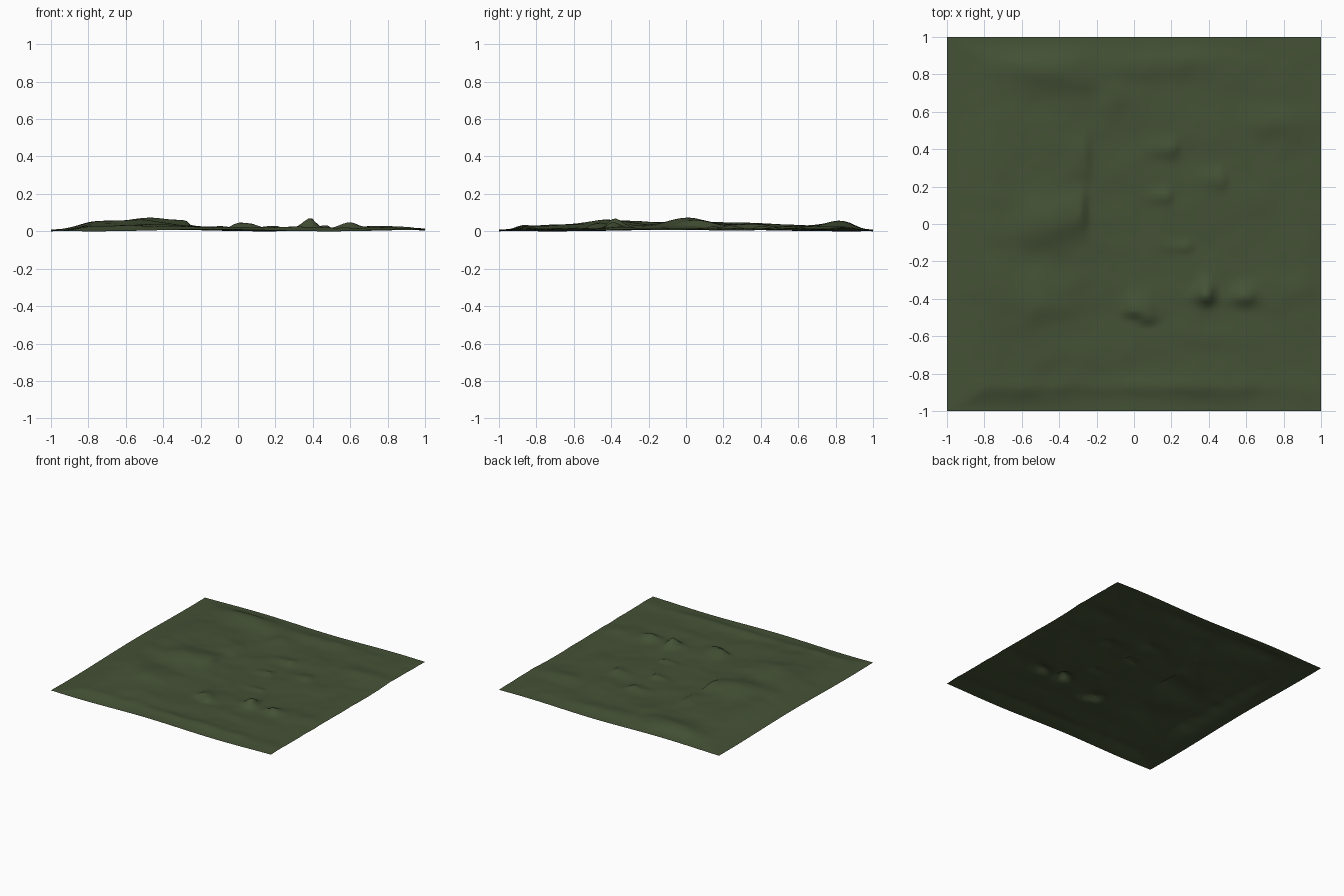
import bpy, bmesh, math
from mathutils import Vector, noise

N = 96  # grid cells per side

# Broad soft hills: x, y, radius x, radius y, height
HILLS = [
    (-0.48, 0.0, 0.17, 0.15, 0.042), (-0.55, 0.4, 0.25, 0.25, 0.018),
    (-0.47, 0.82, 0.22, 0.10, 0.036), (-0.75, -0.35, 0.18, 0.3, 0.022),
    (-0.5, -0.42, 0.16, 0.16, 0.03), (-0.35, -0.7, 0.3, 0.12, 0.012),
    (0.38, -0.37, 0.05, 0.06, 0.038), (0.59, -0.38, 0.07, 0.06, 0.032),
    (0.75, 0.55, 0.25, 0.08, 0.014), (0.2, 0.85, 0.35, 0.08, 0.012),
    (0.8, -0.35, 0.12, 0.08, 0.012), (-0.8, 0.1, 0.14, 0.4, 0.02),
    (-0.1, 0.68, 0.08, 0.14, 0.012), (0.3, -0.6, 0.2, 0.08, 0.01),
    (0.1, -0.87, 0.9, 0.05, 0.010), (0.92, -0.3, 0.08, 0.3, 0.008),
]
# Ledges that drop sharply in one direction: x, y, drop dx, dy, length, height
LEDGES = [
    (-0.26, 0.08, 1, 0, 0.10, 0.030), (-0.24, 0.36, 1, 0, 0.13, 0.014),
    (0.23, 0.40, 1, 0, 0.05, 0.020), (0.20, 0.15, 1, 0, 0.04, 0.020),
    (0.49, 0.24, 1, 0, 0.06, 0.020), (0.31, -0.12, 1, 0, 0.03, 0.014),
    (0.00, -0.49, 0, -1, 0.05, 0.030), (0.07, -0.525, 0, -1, 0.05, 0.026),
    (0.41, -0.39, 1, 0, 0.04, 0.014), (0.40, -0.42, 0, -1, 0.04, 0.014),
    (0.63, -0.40, 1, 0, 0.03, 0.010),
]


def height(x, y):
    z = 0.014 + 0.012 * (1 - math.tanh((x + 0.25) / 0.08)) / 2
    for cx, cy, rx, ry, h in HILLS:
        z += h * math.exp(-((x - cx) / rx) ** 2 - ((y - cy) / ry) ** 2)
    for cx, cy, dx, dy, length, h in LEDGES:
        along = (x - cx) * dx + (y - cy) * dy
        side = (x - cx) * dy - (y - cy) * dx
        fall = math.exp(-(along / 0.13) ** 2) / (1 + math.exp(min(along / 0.006, 60)))
        z += h * fall * math.exp(-(side / length) ** 2)
    z += 0.008 * noise.noise(Vector((x * 3.5, y * 4.5, 2.3)))
    z += 0.004 * noise.noise(Vector((x * 8, y * 10, 7.1)))
    # settle to a low rim at the borders
    rim = min(1, (1 - abs(x)) / 0.25) if x < 0 else min(1, 0.5 + (1 - x) / 0.4)
    rim = min(rim, (1 - abs(y)) / 0.14)
    rim = rim * rim * (3 - 2 * rim)
    return max(0, 0.008 + (z - 0.008) * rim + 0.005 * (1 - rim) * math.sin(5 * x + 4 * y))


# Terrain sheet
bm = bmesh.new()
bmesh.ops.create_grid(bm, x_segments=N, y_segments=N, size=1.0)
for v in bm.verts:
    v.co.z = height(v.co.x, v.co.y)
low = min(v.co.z for v in bm.verts)
for v in bm.verts:
    v.co.z -= low
for f in bm.faces:
    f.smooth = True
mesh = bpy.data.meshes.new("terrain")
bm.to_mesh(mesh)
bm.free()
terrain = bpy.data.objects.new("terrain", mesh)
bpy.context.collection.objects.link(terrain)

# Moss green ground
mat = bpy.data.materials.new("moss green")
mat.diffuse_color = (0.058, 0.082, 0.036, 1)
mesh.materials.append(mat)
